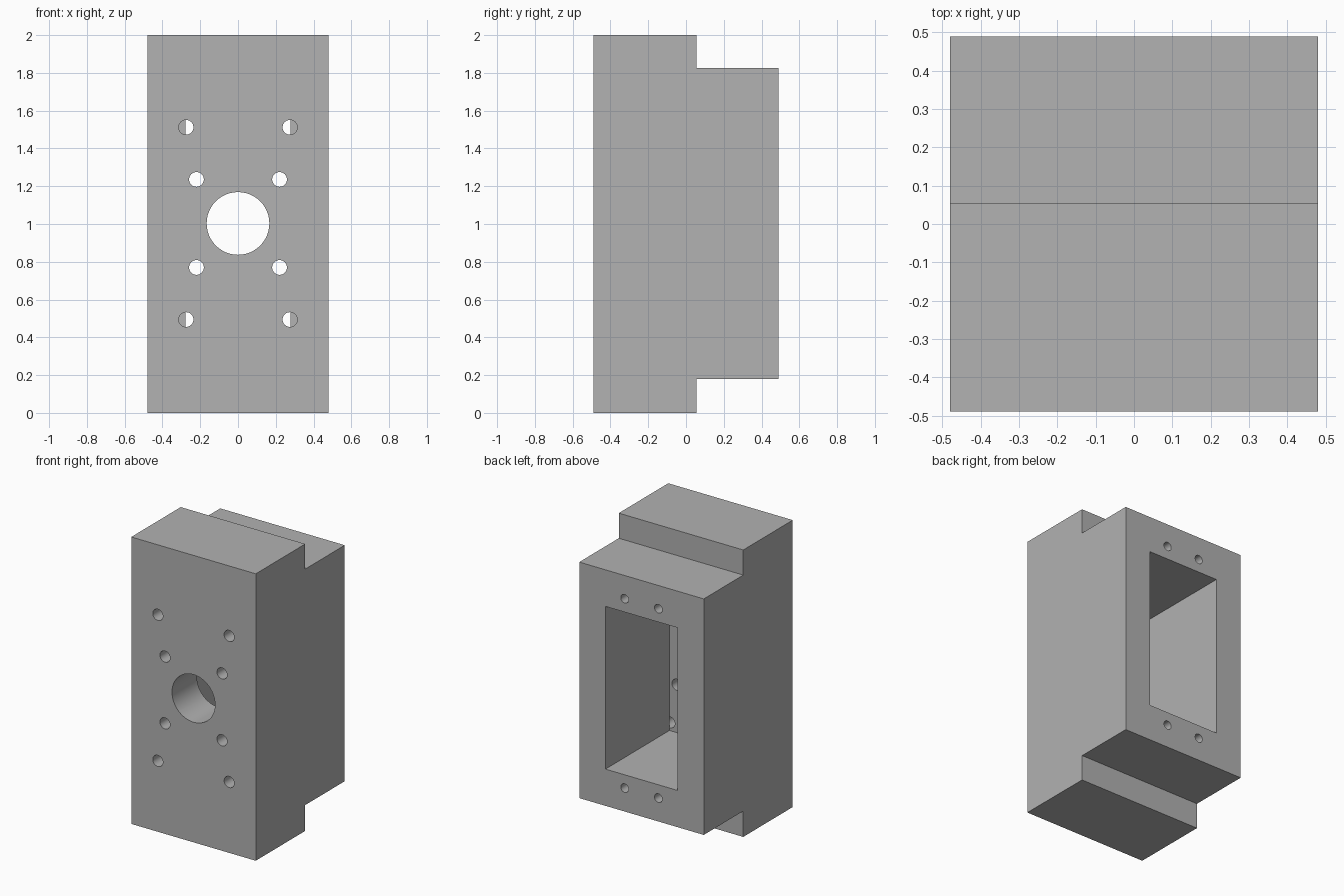
import bpy
import bmesh
from math import pi, radians
from mathutils import Matrix, Vector

cube = bpy.data.objects.get("Cube")
if cube:
    bpy.data.objects.remove(cube, do_unlink=True)

HALF_W = 0.48
FRONT, STEP, BACK = -0.49, 0.055, 0.49
LOW, HIGH, TOP = 0.18, 1.825, 2.0
WALL = -0.215          # inner face of the front plate
POCKET_W = 0.278       # half width of the rear pocket
POCKET_H = 0.567       # half height of the rear pocket

grey = bpy.data.materials.new("plain grey")
grey.use_nodes = True
colour = (0.445, 0.445, 0.445, 1)
grey.diffuse_color = colour
grey.node_tree.nodes["Principled BSDF"].inputs["Base Color"].default_value = colour


def make_object(name, bm):
    bmesh.ops.recalc_face_normals(bm, faces=bm.faces)
    mesh = bpy.data.meshes.new(name)
    bm.to_mesh(mesh)
    bm.free()
    mesh.materials.append(grey)
    obj = bpy.data.objects.new(name, mesh)
    bpy.context.collection.objects.link(obj)
    return obj


def add_drill(bm, x, z, radius, y0, y1):
    place = Matrix.Translation((x, (y0 + y1) / 2, z)) @ Matrix.Rotation(pi / 2, 4, "X")
    bmesh.ops.create_cone(bm, cap_ends=True, segments=48, radius1=radius,
                          radius2=radius, depth=y1 - y0, matrix=place)


def cut(body, name, bm):
    cutter = make_object(name, bm)
    cutter.hide_render = True
    mod = body.modifiers.new(name, "BOOLEAN")
    mod.operation = "DIFFERENCE"
    mod.solver = "EXACT"
    mod.object = cutter
    bpy.context.view_layer.objects.active = body
    bpy.ops.object.modifier_apply(modifier=name)
    bpy.data.objects.remove(cutter, do_unlink=True)


# Stepped block, extruded sideways from its side profile
profile = [(FRONT, 0), (STEP, 0), (STEP, LOW), (BACK, LOW),
           (BACK, HIGH), (STEP, HIGH), (STEP, TOP), (FRONT, TOP)]
bm = bmesh.new()
side = bm.faces.new([bm.verts.new((-HALF_W, y, z)) for y, z in profile])
grown = bmesh.ops.extrude_face_region(bm, geom=[side])["geom"]
bmesh.ops.translate(bm, vec=Vector((2 * HALF_W, 0, 0)),
                    verts=[v for v in grown if isinstance(v, bmesh.types.BMVert)])
body = make_object("housing_block", bm)

# Rectangular pocket open at the back
bm = bmesh.new()
depth = BACK + 0.1 - WALL
bmesh.ops.create_cube(bm, size=1, matrix=Matrix.Translation((0, WALL + depth / 2, 1.003))
                      @ Matrix.Diagonal((2 * POCKET_W, depth, 2 * POCKET_H, 1)))
cut(body, "pocket_cutter", bm)

# Centre bore and the mounting holes, mirrored about the centre
bm = bmesh.new()
add_drill(bm, 0, 1.003, 0.166, FRONT - 0.1, WALL + 0.1)
for sx in (-1, 1):
    for sz in (-1, 1):
        add_drill(bm, sx * 0.22, 1.003 + sz * 0.233, 0.039, FRONT - 0.1, WALL + 0.1)
        add_drill(bm, sx * 0.275, 1.003 + sz * 0.509, 0.039, FRONT - 0.1, WALL + 0.001)
        add_drill(bm, sx * 0.13, 1.003 + sz * 0.66, 0.03, BACK - 0.3, BACK + 0.1)
cut(body, "hole_cutter", bm)

# Round hole walls, crisp edges elsewhere
bpy.ops.object.select_all(action="DESELECT")
body.select_set(True)
bpy.context.view_layer.objects.active = body
bpy.ops.object.shade_smooth_by_angle(angle=radians(30))
